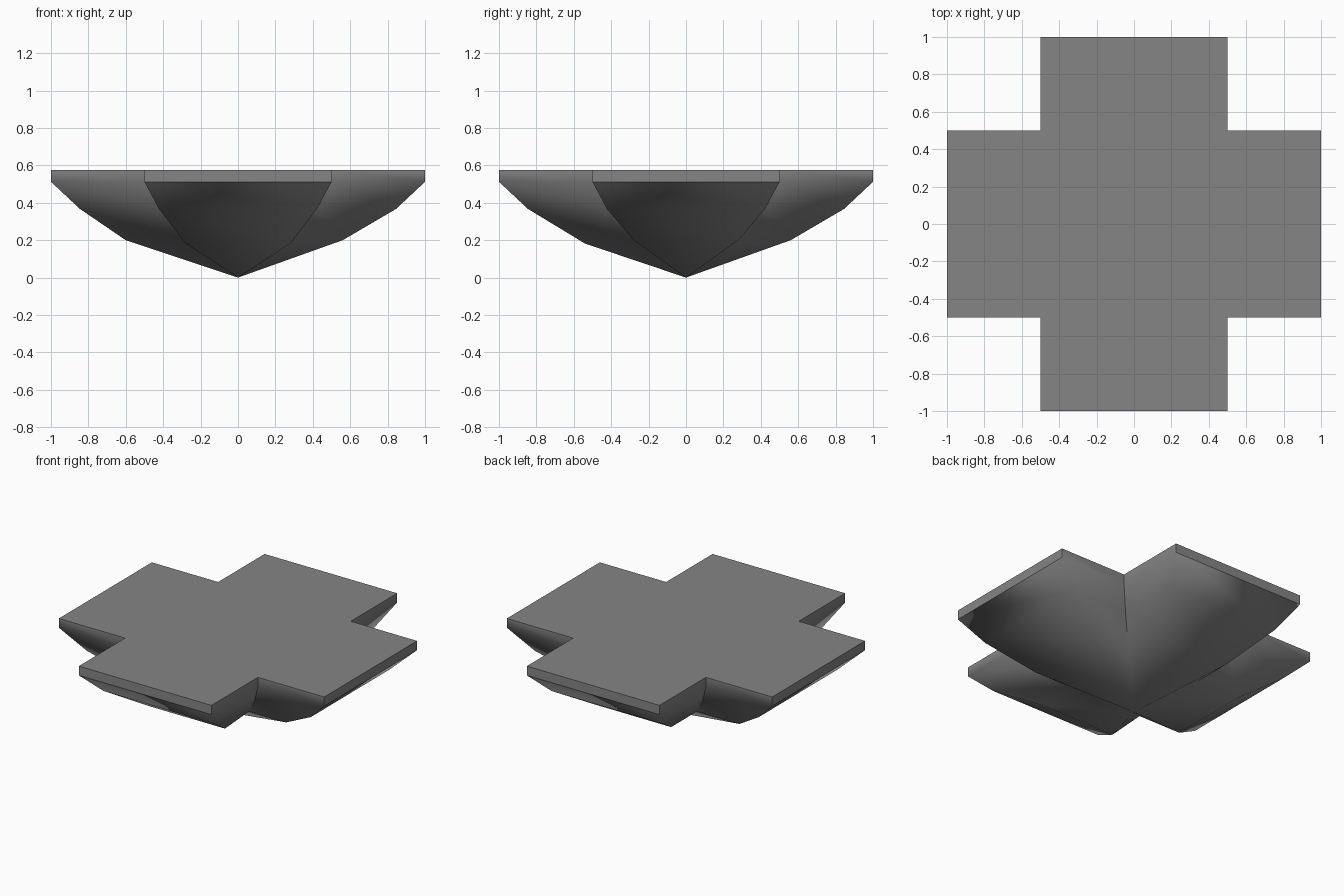
import bpy
import bmesh

cube = bpy.data.objects.get("Cube")
if cube:
    bpy.data.objects.remove(cube, do_unlink=True)

TOP = 0.575
# Profile of the underside: outline scale and height, from rim to keel
PROFILE = [(1.0, TOP), (1.0, 0.512), (0.845, 0.367), (0.56, 0.2)]

# Plus-shaped outline: each arm gives left tip, right tip and inner corner
ARM = [(1, -0.5), (1, 0.5), (0.5, 0.5)]
outline = []
for turn in range(4):
    for x, y in ARM:
        for _ in range(turn):
            x, y = -y, x
        outline.append((x, y))
COUNT = len(outline)

stone = bpy.data.materials.new("stone grey")
stone.use_nodes = True
grey = (0.235, 0.235, 0.235, 1)
stone.diffuse_color = grey
stone.node_tree.nodes["Principled BSDF"].inputs["Base Color"].default_value = grey

bm = bmesh.new()

# Rings of the tapering body
rings = [[bm.verts.new((x * s, y * s, z)) for x, y in outline] for s, z in PROFILE]
keel = bm.verts.new((0, 0, 0))

# Slightly uneven lower ring: one arm is fuller, one hangs lower
for v in rings[-1]:
    if v.co.x < -0.5:
        v.co.x = -0.6
    if v.co.y < -0.5:
        v.co.y, v.co.z = -0.54, 0.182

# Flat deck
deck = bm.faces.new(rings[0])

# Rim, flanks and keel fan
for upper, lower in zip(rings, rings[1:]):
    for i in range(COUNT):
        j = (i + 1) % COUNT
        bm.faces.new((upper[i], lower[i], lower[j], upper[j])).smooth = True
for i in range(COUNT):
    bm.faces.new((rings[-1][i], keel, rings[-1][(i + 1) % COUNT])).smooth = True
bmesh.ops.recalc_face_normals(bm, faces=bm.faces)


def crease(a, b):
    bm.edges.get((a, b)).smooth = False


# Hard edges: deck border, arm end plates and inner corners
for i in range(COUNT):
    crease(rings[0][i], rings[0][(i + 1) % COUNT])
    crease(rings[0][i], rings[1][i])
    if i % 3 == 0:
        crease(rings[1][i], rings[1][i + 1])
    if i % 3 == 2:
        for upper, lower in zip(rings[1:], rings[2:]):
            crease(upper[i], lower[i])

mesh = bpy.data.meshes.new("cross_platform")
bm.to_mesh(mesh)
bm.free()
mesh.materials.append(stone)
platform = bpy.data.objects.new("cross_platform", mesh)
bpy.context.collection.objects.link(platform)
